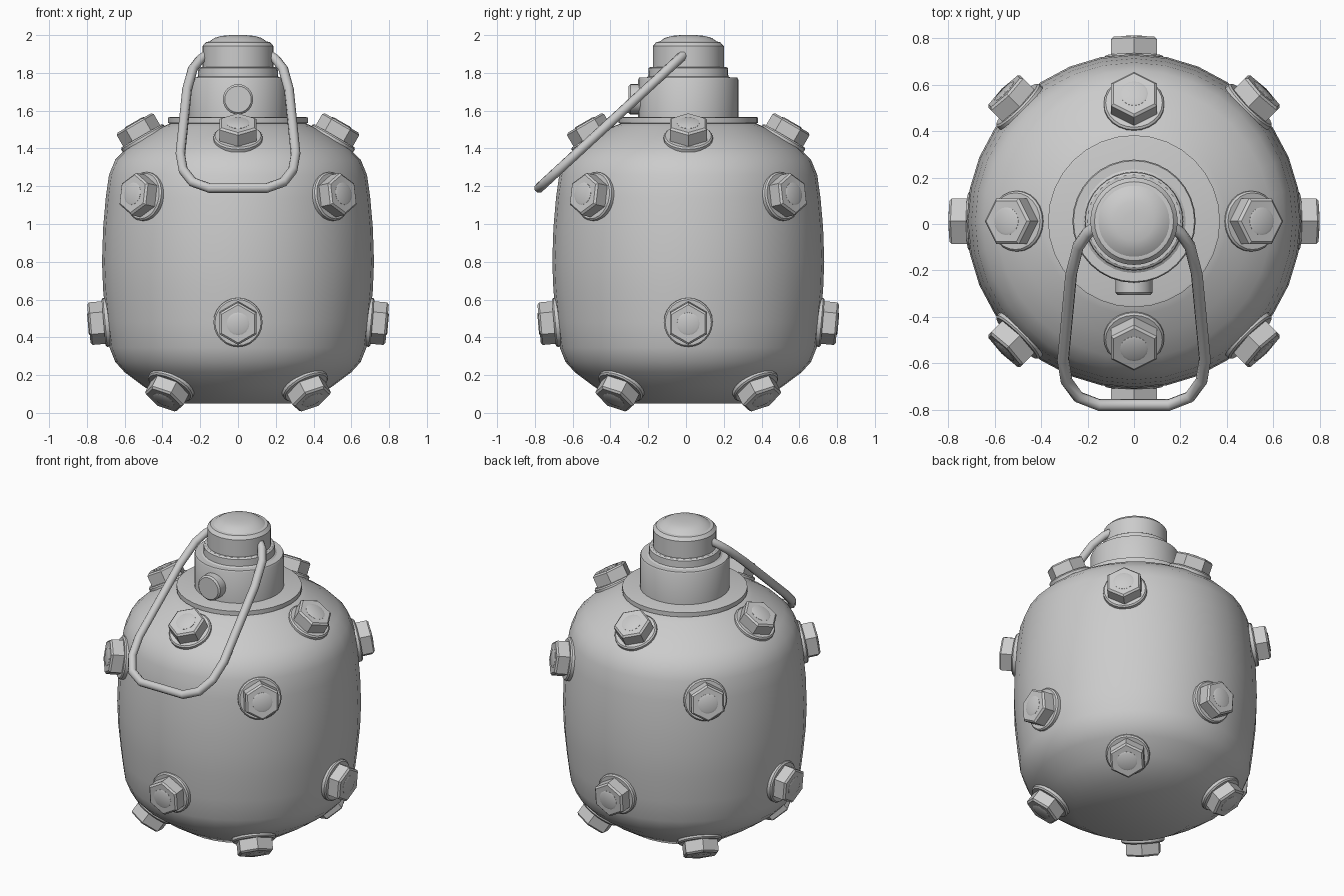
import bpy, bmesh
from math import sin, cos, pi, radians
from mathutils import Matrix, Vector

if "Cube" in bpy.data.objects:
    bpy.data.objects.remove(bpy.data.objects["Cube"])

CY = 0.012  # y of the mine's axis


def lathe(bm, profile, segs, mat):
    """Spin (radius, height) points round local z; both ends are capped."""
    rings = [[bm.verts.new(mat @ Vector((r * cos(2 * pi * i / segs), r * sin(2 * pi * i / segs), h)))
              for i in range(segs)] for r, h in profile]
    for a, b in zip(rings, rings[1:]):
        for i in range(segs):
            j = (i + 1) % segs
            bm.faces.new((a[i], a[j], b[j], b[i]))
    bm.faces.new(rings[0][::-1])
    bm.faces.new(rings[-1])


def finish(bm, name, angle=35):
    mesh = bpy.data.meshes.new(name)
    bm.to_mesh(mesh)
    bm.free()
    ob = bpy.data.objects.new(name, mesh)
    bpy.context.collection.objects.link(ob)
    bpy.ops.object.select_all(action='DESELECT')
    bpy.context.view_layer.objects.active = ob
    ob.select_set(True)
    bpy.ops.object.shade_smooth_by_angle(angle=radians(angle))
    return ob


def turned(name, profile, segs=32, mat=Matrix.Translation((0, CY, 0)), angle=35):
    bm = bmesh.new()
    lathe(bm, profile, segs, mat)
    return finish(bm, name, angle)


# Barrel-shaped body
turned("body", [(0.36, 0.05), (0.50, 0.14), (0.60, 0.215), (0.65, 0.27), (0.68, 0.345),
                (0.697, 0.48), (0.714, 0.65), (0.72, 0.80), (0.714, 0.98), (0.70, 1.14),
                (0.683, 1.26), (0.65, 1.34), (0.59, 1.40), (0.50, 1.46), (0.40, 1.515), (0.34, 1.54)])

# Flange, neck, step and domed cap
turned("flange", [(0.355, 1.53), (0.37, 1.535), (0.37, 1.563), (0.36, 1.566)])
turned("neck", [(0.265, 1.55), (0.265, 1.765), (0.26, 1.775)])
turned("neck_step", [(0.23, 1.77), (0.212, 1.782), (0.21, 1.825), (0.20, 1.832)])
turned("cap", [(0.188, 1.82), (0.188, 1.942), (0.17, 1.962), (0.157, 1.965)])
turned("cap_dome", [(0.157, 1.962), (0.125, 1.985), (0.085, 1.996), (0.04, 2.0)])

# Round button on the front of the neck
turned("neck_button", [(0.08, 0.0), (0.08, 0.085), (0.07, 0.095)], 24,
       Matrix.Translation((0, -0.21, 1.66)) @ Matrix.Rotation(pi / 2, 4, 'X'))


def bolt_matrix(az, r, z, elev):
    """Local z points out of the surface, local x up along it."""
    a, e = radians(az), radians(elev)
    n = Vector((cos(a) * cos(e), sin(a) * cos(e), sin(e)))
    up = Vector((-cos(a) * sin(e), -sin(a) * sin(e), cos(e)))
    m = Matrix((up, n.cross(up), n)).transposed().to_4x4()
    return Matrix.Translation((r * cos(a), r * sin(a) + CY, z)) @ m


# Four rows of four hex bolts with washers: start azimuth, radius, height, tilt
rows = {"shoulder": (0, 0.50, 1.45, 60), "upper": (45, 0.693, 1.145, 9),
        "lower": (0, 0.692, 0.48, -5), "bottom": (45, 0.50, 0.147, -54)}
for row, (az0, r, z, elev) in rows.items():
    washers, heads = bmesh.new(), bmesh.new()
    for k in range(4):
        m = bolt_matrix(az0 + 90 * k, r, z, elev)
        lathe(washers, [(0.13, -0.03), (0.13, 0.012), (0.122, 0.02)], 24, m)
        lathe(heads, [(0.113, 0.01), (0.113, 0.088), (0.101, 0.098)], 6, m)
        lathe(heads, [(0.06, 0.09), (0.06, 0.099), (0.05, 0.103)], 16, m)
    finish(washers, row + "_washers", 30)
    finish(heads, row + "_bolts", 25)

# Wire handle hanging forward from the cap
half = [(0.165, 1.895), (0.20, 1.872), (0.24, 1.82), (0.27, 1.71), (0.305, 1.37),
        (0.29, 1.285), (0.24, 1.222), (0.15, 1.19)]
path = [(-x, z) for x, z in half] + [(x, z) for x, z in reversed(half)]
cu = bpy.data.curves.new("handle", 'CURVE')
cu.dimensions = '3D'
cu.bevel_depth = 0.026
cu.bevel_resolution = 2
cu.use_fill_caps = True
sp = cu.splines.new('POLY')
sp.points.add(len(path) - 1)
for p, (x, z) in zip(sp.points, path):
    p.co = (x, -0.03 - (1.88 - z) * 1.085, z, 1)
bpy.context.collection.objects.link(bpy.data.objects.new("handle", cu))
